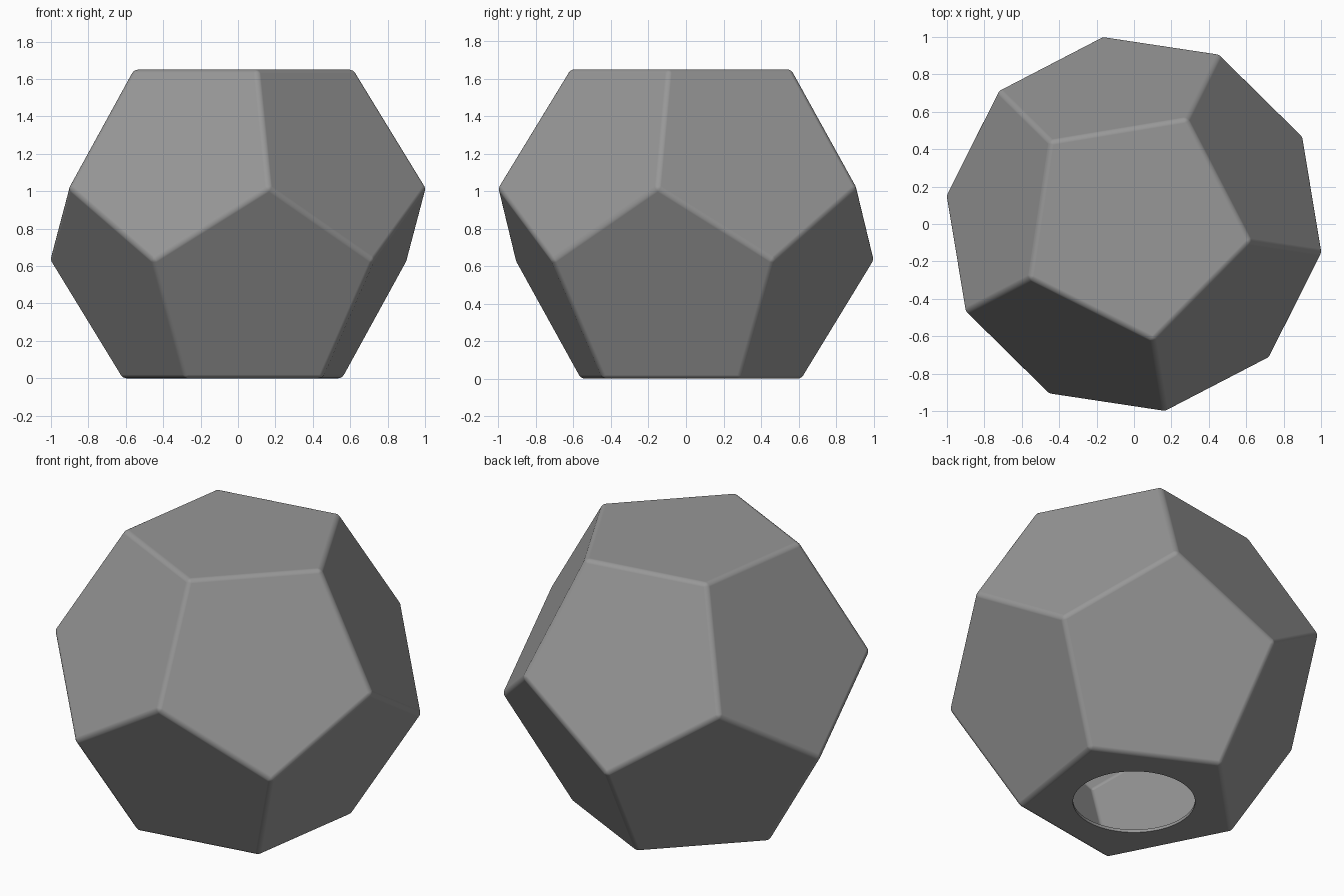
import bpy, bmesh, math

if "Cube" in bpy.data.objects:
    bpy.data.objects.remove(bpy.data.objects["Cube"])

PHI = (1 + math.sqrt(5)) / 2
HEIGHT = 1.65
EDGE = HEIGHT / 2.22703            # dodecahedron edge from face-to-face height
R_FACE = EDGE * 0.85065            # radius of the top and bottom pentagons
R_MID = R_FACE * PHI               # radius of the two middle rings
Z_MID = EDGE * 0.26287             # middle rings above / below the centre
TURN = math.radians(-8.6)

# Dodecahedron body: four rings of five points, hulled into flat pentagons
bm = bmesh.new()
for radius, z, flip in ((R_FACE, HEIGHT / 2, 0), (R_MID, Z_MID, 0),
                        (R_MID, -Z_MID, math.pi), (R_FACE, -HEIGHT / 2, math.pi)):
    for i in range(5):
        a = TURN + flip + i * math.tau / 5
        bm.verts.new((radius * math.cos(a), radius * math.sin(a), z + HEIGHT / 2))
bmesh.ops.convex_hull(bm, input=bm.verts[:])
bmesh.ops.dissolve_limit(bm, angle_limit=math.radians(5),
                         verts=bm.verts[:], edges=bm.edges[:])
bmesh.ops.recalc_face_normals(bm, faces=bm.faces[:])
mesh = bpy.data.meshes.new("dodecahedron_shell")
bm.to_mesh(mesh)
bm.free()
shell = bpy.data.objects.new("dodecahedron_shell", mesh)
bpy.context.collection.objects.link(shell)

# Dark grey finish
grey = bpy.data.materials.new("dark_grey")
grey.diffuse_color = (0.31, 0.31, 0.31, 1)
grey.use_nodes = True
grey.node_tree.nodes["Principled BSDF"].inputs["Base Color"].default_value = grey.diffuse_color
mesh.materials.append(grey)

# Cutter for the round opening in the bottom face
bpy.ops.mesh.primitive_cylinder_add(vertices=96, radius=0.336, depth=0.4)
cutter = bpy.context.object
cutter.name = "opening_cutter"
cutter.hide_render = True
cutter.data.materials.append(grey)

# Softened edges, thin wall, opening
bevel = shell.modifiers.new("soft_edges", 'BEVEL')
bevel.width = 0.022
bevel.segments = 4
bevel.limit_method = 'NONE'
wall = shell.modifiers.new("wall", 'SOLIDIFY')
wall.thickness = 0.018
wall.offset = -1
hole = shell.modifiers.new("opening", 'BOOLEAN')
hole.operation = 'DIFFERENCE'
hole.solver = 'EXACT'
hole.object = cutter

# Apply modifiers, remove the cutter and shade smooth with sharp rim
bpy.ops.object.select_all(action='DESELECT')
bpy.context.view_layer.objects.active = shell
shell.select_set(True)
for name in [m.name for m in shell.modifiers]:
    bpy.ops.object.modifier_apply(modifier=name)
bpy.data.objects.remove(cutter)
bpy.ops.object.shade_smooth_by_angle(angle=math.radians(30))

# Keep the big pentagons evenly shaded
flat = shell.modifiers.new("even_shading", 'WEIGHTED_NORMAL')
flat.keep_sharp = True
flat.weight = 100
